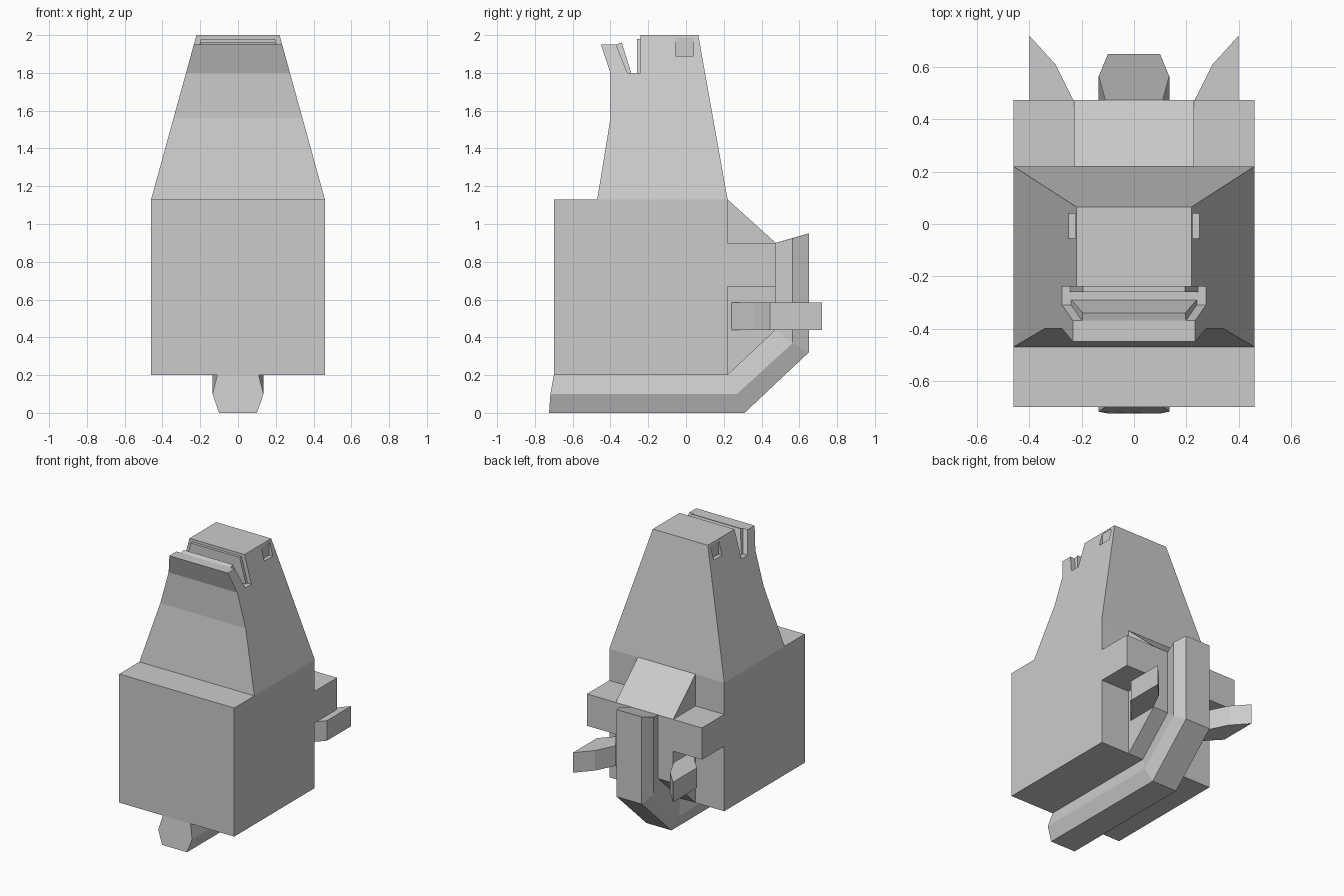
import bpy, bmesh

if "Cube" in bpy.data.objects:
    bpy.data.objects.remove(bpy.data.objects["Cube"])

grey = bpy.data.materials.new("light_grey")
grey.diffuse_color = (0.6, 0.6, 0.6, 1)
grey.use_nodes = True
grey.node_tree.nodes["Principled BSDF"].inputs["Base Color"].default_value = grey.diffuse_color


def make(name, verts, faces):
    bm = bmesh.new()
    vs = [bm.verts.new(v) for v in verts]
    for f in faces:
        bm.faces.new([vs[i] for i in f])
    bmesh.ops.recalc_face_normals(bm, faces=bm.faces)
    me = bpy.data.meshes.new(name)
    bm.to_mesh(me)
    bm.free()
    me.materials.append(grey)
    ob = bpy.data.objects.new(name, me)
    bpy.context.collection.objects.link(ob)
    return ob


def bridge(name, rings):
    """Skin a row of equal closed rings and cap both ends."""
    n = len(rings[0])
    verts = [p for r in rings for p in r]
    faces = [list(range(n)), [len(verts) - n + i for i in range(n)]]
    for k in range(len(rings) - 1):
        for i in range(n):
            j = (i + 1) % n
            faces.append([k * n + i, k * n + j, (k + 1) * n + j, (k + 1) * n + i])
    return make(name, verts, faces)


def slab(name, profile, width):
    """Side profile (y, z) spanning x symmetrically; width(z) is the half width."""
    return bridge(name, [[(s * width(z), y, z) for y, z in profile] for s in (-1, 1)])


def box_profile(y0, y1, z0, z1):
    return [(y0, z0), (y1, z0), (y1, z1), (y0, z1)]


def taper(z):
    return 0.46 - (z - 1.13) * 0.24 / 0.87


# Main body, rear crossbar and rear hull
slab("body", box_profile(-0.70, 0.22, 0.20, 1.13), lambda z: 0.46)
slab("rear_crossbar", box_profile(0.22, 0.475, 0.67, 0.90), lambda z: 0.46)
slab("rear_hull", [(0.22, 0.20), (0.475, 0.44), (0.475, 0.90), (0.22, 1.13)],
     lambda z: 0.23)

# Tapered tower with a notch cut in its upper front
tower = slab("tower", [(-0.47, 1.13), (-0.40, 1.56), (-0.40, 1.80), (-0.24, 1.80),
                       (-0.24, 2.0), (0.065, 2.0), (0.22, 1.13)], taper)

# Square pockets in both sides of the tower
for side in (-1, 1):
    cutter = bridge("pocket_cutter", [[(side * x, y, z) for y, z in
                    box_profile(-0.055, 0.04, 1.89, 1.985)] for x in (0.222, 0.4)])
    cutter.hide_render = True
    cutter.hide_set(True)
    mod = tower.modifiers.new("pocket", "BOOLEAN")
    mod.operation = "DIFFERENCE"
    mod.solver = "EXACT"
    mod.object = cutter

# Notch lip leaning forward, and thin plates on either wall of the notch
slab("notch_lip", [(-0.40, 1.80), (-0.45, 1.95), (-0.37, 1.95), (-0.31, 1.80)], taper)
slab("front_plate", [(-0.31, 1.80), (-0.37, 1.95), (-0.34, 1.96), (-0.29, 1.80)],
     lambda z: taper(z) - 0.035)
slab("rear_plate", box_profile(-0.26, -0.24, 1.80, 1.98), lambda z: taper(z) - 0.03)

# Keel running under the body and up the back: inner, middle, outer line per station
stations = [
    ((-0.70, 0.20), (-0.718, 0.10), (-0.725, 0.0)),
    ((0.22, 0.20), (0.27, 0.10), (0.31, 0.0)),
    ((0.475, 0.44), (0.565, 0.37), (0.65, 0.32)),
    ((0.475, 0.90), (0.565, 0.925), (0.65, 0.95)),
]
half = (0.11, 0.135, 0.10)
bridge("keel", [[(-w, y, z) for w, (y, z) in zip(half, s)] +
                [(w, y, z) for w, (y, z) in reversed(list(zip(half, s)))]
                for s in stations])

# Swept fins on both sides of the rear hull
outline = [(0.22, 0.24), (0.23, 0.24), (0.32, 0.36), (0.40, 0.445), (0.40, 0.72),
           (0.30, 0.61), (0.23, 0.47), (0.22, 0.47)]
for label, side in (("left", -1), ("right", 1)):
    bridge(label + "_fin", [[(side * x, y, z) for x, y in outline] for z in (0.44, 0.585)])
